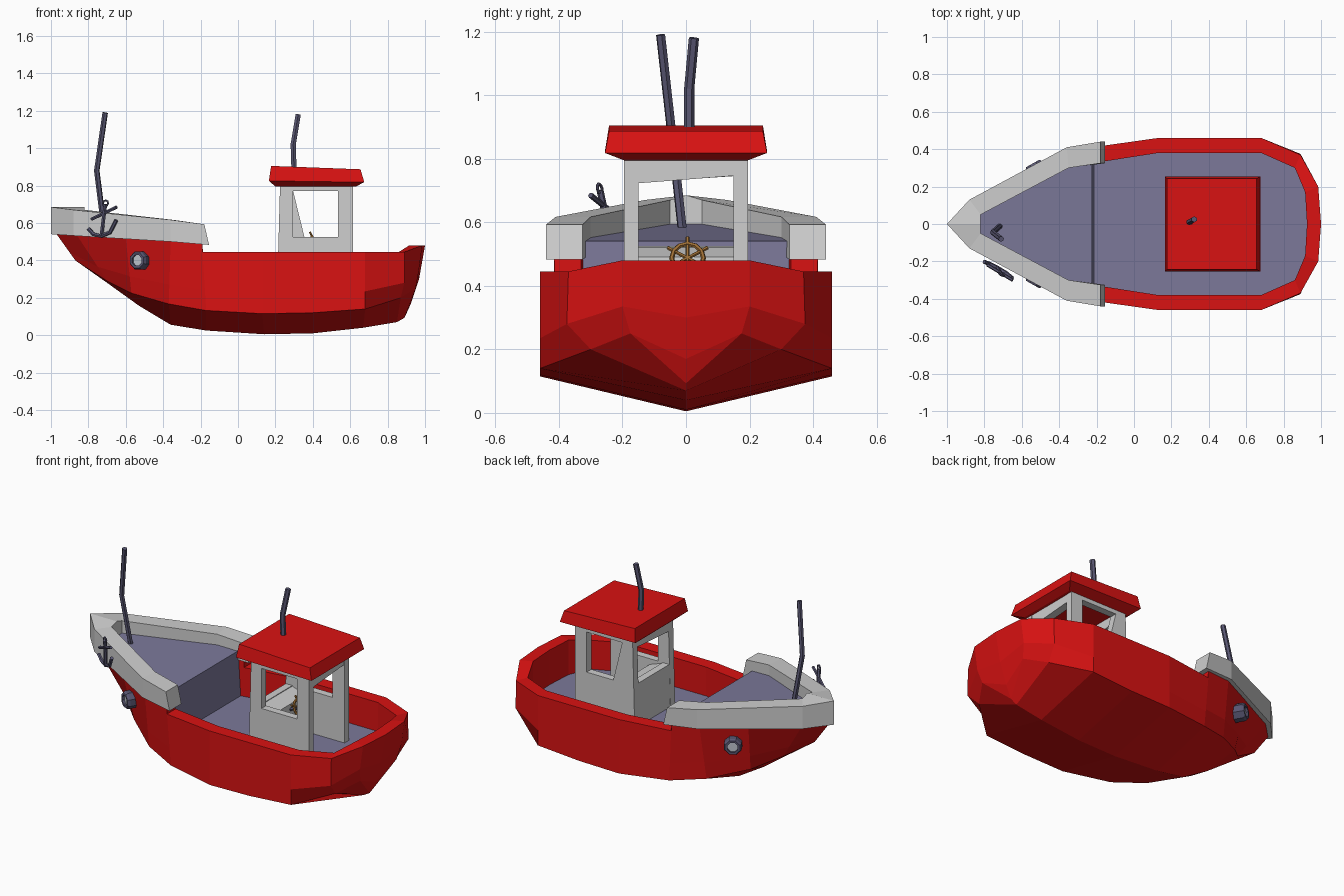
import bpy, bmesh, math
from mathutils import Vector

if "Cube" in bpy.data.objects:
    bpy.data.objects.remove(bpy.data.objects["Cube"])


def material(name, rgb):
    m = bpy.data.materials.new(name)
    m.diffuse_color = (*rgb, 1)
    m.use_nodes = True
    m.node_tree.nodes["Principled BSDF"].inputs["Base Color"].default_value = m.diffuse_color
    return m


RED = material("red paint", (0.70, 0.006, 0.006))
WHITE = material("off white", (0.62, 0.62, 0.62))
DECK = material("violet grey", (0.20, 0.19, 0.32))
METAL = material("dark metal", (0.10, 0.095, 0.17))
GLASS = material("pale glass", (0.52, 0.56, 0.62))
WOOD = material("brown wood", (0.35, 0.16, 0.035))


def mesh(name, verts, faces, mat):
    bm = bmesh.new()
    vs = [bm.verts.new(v) for v in verts]
    for f in faces:
        bm.faces.new([vs[i] for i in f])
    bmesh.ops.remove_doubles(bm, verts=bm.verts, dist=0.0005)
    bmesh.ops.recalc_face_normals(bm, faces=bm.faces)
    me = bpy.data.meshes.new(name)
    bm.to_mesh(me)
    bm.free()
    me.materials.append(mat)
    ob = bpy.data.objects.new(name, me)
    bpy.context.collection.objects.link(ob)
    return ob


def skin(name, rows, mat, closed=False, caps=False):
    """Join rows of points, each with the same count, into a surface."""
    n = len(rows[0])
    faces = [(i * n + j, i * n + (j + 1) % n, (i + 1) * n + (j + 1) % n, (i + 1) * n + j)
             for i in range(len(rows) - 1) for j in range(n if closed else n - 1)]
    if caps:
        faces += [tuple(range(n)), tuple(range((len(rows) - 1) * n, len(rows) * n))]
    return mesh(name, [p for r in rows for p in r], faces, mat)


def flip(row):
    return [(x, -y, z) for x, y, z in row]


def rod(name, pts, r, mat, cyclic=False):
    cu = bpy.data.curves.new(name, 'CURVE')
    cu.dimensions = '3D'
    cu.bevel_depth = r
    cu.bevel_resolution = 1
    cu.use_fill_caps = True
    sp = cu.splines.new('POLY')
    sp.points.add(len(pts) - 1)
    for q, p in zip(sp.points, pts):
        q.co = (*p, 1)
    sp.use_cyclic_u = cyclic
    cu.materials.append(mat)
    ob = bpy.data.objects.new(name, cu)
    bpy.context.collection.objects.link(ob)
    bpy.ops.object.select_all(action='DESELECT')
    ob.select_set(True)
    bpy.context.view_layer.objects.active = ob
    bpy.ops.object.convert(target='MESH')
    for poly in ob.data.polygons:
        poly.use_smooth = False
    return ob


# Hull sections, bow to quarter: rail, chine, keel (x, z), inner rail (x, y)
SECTIONS = [
    ((-.97, 0, .54), (-.87, 0, .40), (-.87, .40), (-.82, 0)),
    ((-.86, .11, .533), (-.70, .06, .29), (-.70, .28), (-.82, .05)),
    ((-.60, .255, .518), (-.57, .19, .225), (-.53, .158), (-.58, .178)),
    ((-.36, .385, .503), (-.37, .33, .167), (-.36, .056), (-.35, .30)),
    ((-.19, .415, .487), (-.17, .405, .132), (-.17, .025), (-.19, .33)),
    ((-.19, .415, .445), (-.17, .405, .132), (-.17, .025), (-.19, .33)),
    ((.13, .46, .445), (.13, .46, .115), (.14, .005), (.13, .38)),
    ((.40, .46, .445), (.40, .46, .12), (.40, .01), (.40, .38)),
    ((.68, .46, .445), (.68, .46, .14), (.67, .04), (.68, .38)),
]
# Rounded stern: rail, middle, chine, keel, inner rail
STERN = [
    ((.89, .37, .445), (.89, .375, .28), (.87, .30, .20), (.85, .07), (.86, .30)),
    ((.985, .20, .48), (.965, .20, .335), (.95, .175, .25), (.89, .093), (.915, .17)),
    ((1.0, 0, .48), (.968, 0, .30), (.925, 0, .17), (.89, .093), (.925, 0)),
]
rows = []
for rail, chine, keel, inner in SECTIONS:
    mid = Vector(rail).lerp(Vector(chine), .69)
    rows.append((rail, tuple(mid), chine, keel, inner))
half = []
for rail, mid, chine, keel, inner in rows + STERN:
    floor = .26 if inner[0] > -.4 else .49
    half.append([(keel[0], 0, keel[1]), chine, mid, rail,
                 (*inner, rail[2]), (*inner, floor)])
skin("hull", half + [flip(r) for r in half[-2::-1]], RED)

# Main deck
edge = [r[5] for r in half if r[5][2] < .3]
loop = [(x, y, .268) for x, y, z in edge + flip(edge[-2::-1])]
mesh("main_deck", loop, [tuple(range(len(loop)))], DECK)


# Raised foredeck with its bulkhead
def fore(x, y):
    return (x, y, .54 + (-.22 - x) * .09)


top = [fore(*p) for p in [(-.225, .335), (-.35, .305), (-.83, .055),
                          (-.83, -.055), (-.35, -.305), (-.225, -.335)]]
mesh("foredeck", top + [(-.21, -.335, .262), (-.21, .335, .262)],
     [(0, 1, 2, 3, 4, 5), (0, 5, 6, 7)], DECK)

# Thick white bulwark around the bow: outer xy, inner xy, bottom, top, rake
BULWARK = [((-.155, .44), (-.155, .325), .483, .593, .025),
           ((-.36, .41), (-.35, .30), .50, .617, 0),
           ((-.88, .13), (-.82, .05), .532, .67, 0),
           ((-1, 0), (-.82, 0), .54, .685, 0)]
ring = [[(*o, b), (o[0] - k, o[1], t), (i[0] - k, i[1], t), (*i, b)]
        for o, i, b, t, k in BULWARK]
skin("bow_bulwark", ring + [flip(r) for r in ring[-2::-1]], WHITE, closed=True, caps=True)


# Cabin walls, each a ring around a window
def frame(name, outer, inner, place, d0, d1):
    loops = [[place(a, b, d) for a, b in pts]
             for pts, d in ((outer, d0), (outer, d1), (inner, d1), (inner, d0), (outer, d0))]
    skin(name, loops, WHITE, closed=True)


side = [(.21, .262), (.615, .262), (.615, .81), (.225, .81)]
for name, s, sill in (("near", -1, .295), ("far", 1, .355)):
    frame("cabin_side_" + name, side, [(sill, .525), (.535, .525), (.535, .77), (.295, .77)],
          lambda a, b, d: (a, d, b), s * .195, s * .15)
frame("cabin_front", [(-.19, .262), (.19, .262), (.19, .81), (-.19, .81)],
      [(-.15, .525), (.15, .525), (.15, .745), (-.15, .725)],
      lambda a, b, d: (d + (b - .262) * .027, a, b), .211, .255)
skin("cabin_lintel", [[(x, -.16, .722), (x, .16, .747), (x, .16, .81), (x, -.16, .81)]
                      for x in (.565, .613)], WHITE, closed=True, caps=True)
skin("console", [[(.25, y, .262), (.37, y, .262), (.35, y, .49), (.25, y, .525)]
                 for y in (-.155, .155)], WHITE, closed=True, caps=True)


# Cabin roof with bevelled eaves
def rect(x0, x1, y, z0, z1):
    return [(x0, -y, z0), (x1, -y, z1), (x1, y, z1), (x0, y, z0)]


skin("cabin_roof", [rect(.20, .63, .195, .795, .795), rect(.165, .675, .255, .825, .818),
                    rect(.177, .655, .242, .905, .887)], RED, closed=True, caps=True)

# Bent mast and exhaust pipe
rod("mast", [(-.715, -.01, .56), (-.755, -.045, .88), (-.71, -.08, 1.19)], .015, METAL)
rod("exhaust_pipe", [(.30, .01, .87), (.295, .01, 1.02), (.322, .025, 1.18)], .016, METAL)

# Steering wheel, tilted toward the helmsman
hub = Vector((.415, .005, .487))
up = Vector((-.42, 0, .9)).normalized()


def rim(a, r):
    return hub + up * (r * math.cos(a)) + Vector((0, r * math.sin(a), 0))


rod("wheel_rim", [rim(i * math.tau / 12, .05) for i in range(12)], .008, WOOD, cyclic=True)
for i in range(3):
    a = i * math.pi / 3
    rod("wheel_spoke", [rim(a, .073), rim(a, -.073)], .006, WOOD)
rod("wheel_shaft", [hub, (.33, .005, .45)], .01, METAL)

# Portholes: octagonal ring with a recessed pane
for s in (-1, 1):
    n = Vector((-.49, .87 * s, 0)).normalized()
    t = Vector((n.y, -n.x, 0))
    c = Vector((-.525, .295 * s, .40))

    def octagon(r, d):
        return [tuple(c + n * d + t * (r * math.cos(a)) + Vector((0, 0, r * math.sin(a))))
                for a in (i * math.tau / 8 + math.pi / 8 for i in range(8))]

    skin("porthole_ring", [octagon(.052, -.05), octagon(.052, .02), octagon(.044, .033),
                           octagon(.031, .033), octagon(.031, .0)], METAL, closed=True)
    mesh("porthole_pane", octagon(.032, .02), [tuple(range(8))], GLASS)


# Anchor hung on one side of the bow
def hang(u, v):
    return (-.73 + .88 * u + .1 * v, -.235 - .47 * u - .2 * v, .535 + v)


rod("anchor_shank", [hang(0, 0), hang(.005, .165)], .011, METAL)
rod("anchor_stock", [hang(-.07, .085), hang(.075, .15)], .009, METAL)
rod("anchor_arms", [hang(-.085, .035), hang(-.05, .005), hang(0, -.005),
                    hang(.05, .015), hang(.08, .08)], .011, METAL)
rod("anchor_eye", [hang(.005 + .016 * math.cos(i * math.tau / 8),
                        .17 + .016 * math.sin(i * math.tau / 8)) for i in range(8)],
    .005, METAL, cyclic=True)
